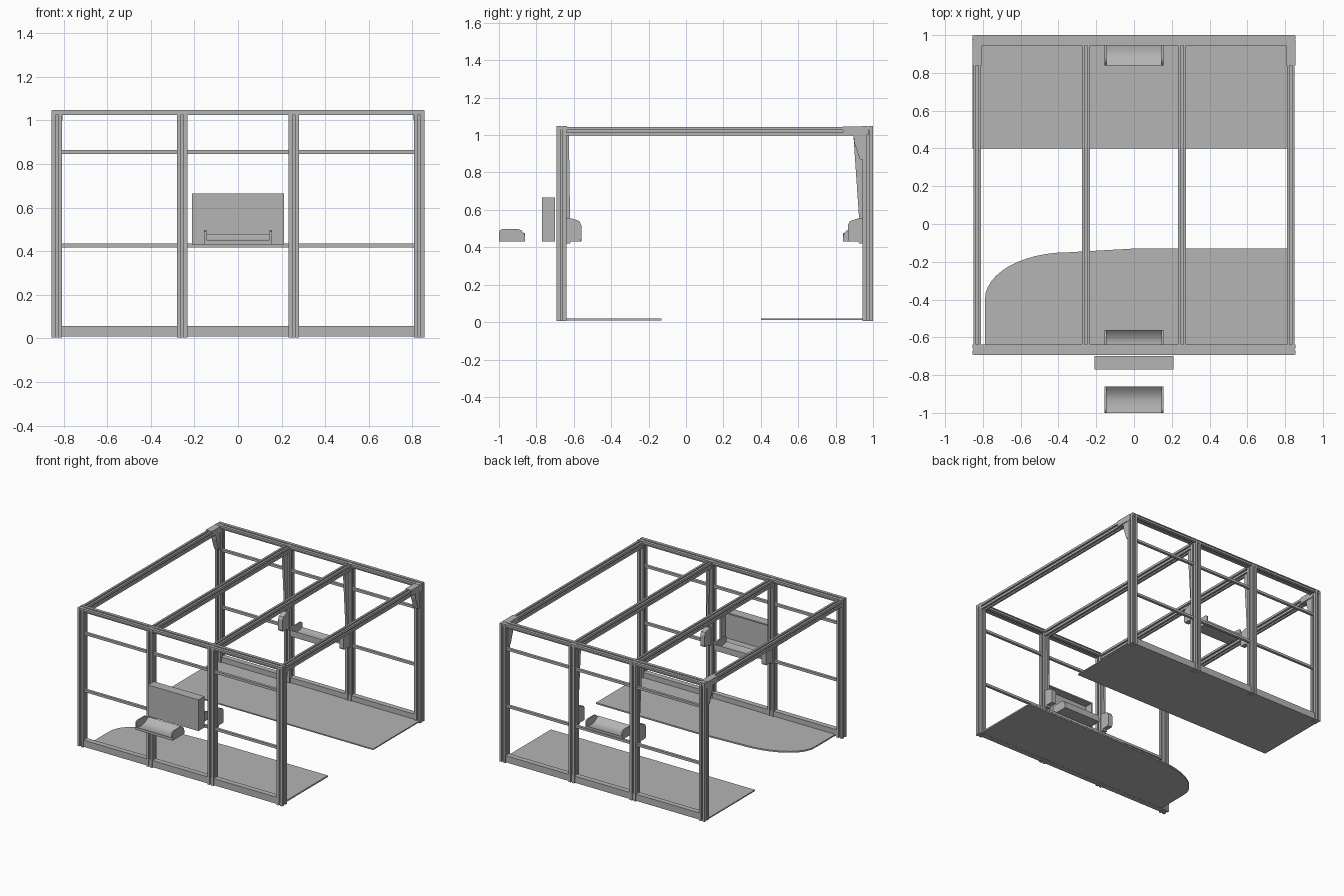
import bpy, bmesh, math
from mathutils import Vector

cube = bpy.data.objects.get("Cube")
if cube:
    bpy.data.objects.remove(cube, do_unlink=True)

GREY = bpy.data.materials.new("aluminium grey")
GREY.use_nodes = True
colour = (0.46, 0.46, 0.46, 1)
GREY.diffuse_color = colour
GREY.node_tree.nodes["Principled BSDF"].inputs["Base Color"].default_value = colour


def finish(bm, name):
    bmesh.ops.recalc_face_normals(bm, faces=bm.faces)
    mesh = bpy.data.meshes.new(name)
    bm.to_mesh(mesh)
    bm.free()
    mesh.materials.append(GREY)
    obj = bpy.data.objects.new(name, mesh)
    bpy.context.collection.objects.link(obj)
    return obj


def box(name, lo, hi):
    bm = bmesh.new()
    bmesh.ops.create_cube(bm, size=1)
    for v in bm.verts:
        v.co = [lo[i] + (v.co[i] + 0.5) * (hi[i] - lo[i]) for i in range(3)]
    return finish(bm, name)


def prism(name, outline, axis, start, end):
    """Extrude a 2D outline along an axis; outline axes are the other two, in x, y, z order."""
    def place(p, t):
        c = list(p)
        c.insert(axis, t)
        return Vector(c)
    bm = bmesh.new()
    face = bm.faces.new([bm.verts.new(place(p, start)) for p in outline])
    ext = bmesh.ops.extrude_face_region(bm, geom=[face])
    move = place((0, 0), end - start)
    bmesh.ops.translate(bm, vec=move,
                        verts=[g for g in ext["geom"] if isinstance(g, bmesh.types.BMVert)])
    return finish(bm, name)


def slotted(name, centre, size, axis, start, end, slot=0.006, depth=0.011):
    """Aluminium extrusion with a groove down the middle of all four sides."""
    w, h = size[0] / 2, size[1] / 2
    depth = min(depth, w * 0.5, h * 0.45)
    s = min(slot, (min(w, h) - depth) * 0.8)
    quarter = [(w - depth, s), (w, s), (w, h), (s, h), (s, h - depth)]
    pts = list(quarter)
    pts += [(-x, y) for x, y in reversed(quarter)]
    pts += [(-x, -y) for x, y in quarter]
    pts += [(x, -y) for x, y in reversed(quarter)]
    return prism(name, [(centre[0] + x, centre[1] + y) for x, y in pts], axis, start, end)


POSTS = {"right": -0.83, "middle_right": -0.255, "middle_left": 0.255, "left": 0.83}
WALLS = {"front": (-0.665, 1), "back": (0.972, -1)}   # centre y, inward direction

for wall, (y, inward) in WALLS.items():
    # Uprights
    for side, x in POSTS.items():
        slotted(f"{wall}_{side}_post", (x, y), (0.048, 0.054), 2, 0.005, 1.045)
    # Horizontal rails and the kick board
    slotted(f"{wall}_top_rail", (y, 1.036), (0.056, 0.024), 0, -0.85, 0.85)
    for label, z in (("upper", 0.855), ("lower", 0.425)):
        box(f"{wall}_{label}_rail", (-0.82, y - 0.01, z - 0.009), (0.82, y + 0.01, z + 0.009))
    box(f"{wall}_kick_board", (-0.82, y - 0.02, 0.008), (0.82, y + 0.02, 0.058))
    # Cable strips and control boxes on the inside of the middle posts
    face = y + inward * 0.025
    reach = 0.052 if wall == "back" else 0.014
    for side in ("middle_right", "middle_left"):
        x = POSTS[side]
        strip = [(face, 1.0), (face + inward * reach, 1.0),
                 (face + inward * (0.022 if wall == "back" else 0.02), 0.56), (face, 0.53)]
        prism(f"{wall}_{side}_cable_strip", strip, 0, x - 0.008, x + 0.008)
        housing = [(face, 0.42), (face + inward * 0.02, 0.42), (face + inward * 0.026, 0.432),
                   (face + inward * 0.075, 0.432), (face + inward * 0.08, 0.445),
                   (face + inward * 0.08, 0.52), (face + inward * 0.07, 0.54),
                   (face + inward * 0.025, 0.555), (face, 0.555)]
        prism(f"{wall}_{side}_control_box", housing, 0, x - 0.018, x + 0.018)

# Roof beams
for side, x in POSTS.items():
    slotted(f"{side}_roof_beam", (x, 1.02), (0.042, 0.046), 1, -0.64, 0.945)

# Corner brackets at the rear of the outer beams
for side in ("left", "right"):
    x = POSTS[side]
    box(f"{side}_bracket_cover", (x - 0.025, 0.84, 1.0), (x + 0.025, 0.975, 1.046))
    prism(f"{side}_bracket_gusset",
          [(0.95, 1.0), (0.895, 1.0), (0.9, 0.96), (0.93, 0.87), (0.95, 0.87)],
          0, x - 0.02, x + 0.02)

# Floor panels, the front one with a swept corner
box("back_floor", (-0.855, 0.4, 0.01), (0.845, 0.99, 0.019))
sweep = [(-0.79, -0.42)]
for i in range(1, 13):
    a = math.radians(90 * i / 12)
    sweep.append((-0.35 - 0.44 * math.cos(a), -0.40 + 0.25 * math.sin(a)))
floor_outline = [(0.84, -0.685), (-0.79, -0.685)] + sweep + [(0.0, -0.13), (0.84, -0.13)]
prism("front_floor", floor_outline, 2, 0.009, 0.02)


# Trays: a sagging shelf between two rounded end caps
def tray(name, back, nose):
    def pt(t, z):
        return (back + (nose - back) * t, z)
    cap = [pt(0, 0.43), pt(1, 0.43), pt(1, 0.455), pt(0.96, 0.475),
           pt(0.86, 0.49), pt(0.74, 0.497), pt(0.12, 0.497), pt(0.03, 0.49), pt(0, 0.475)]
    for side, s in (("left", 1), ("right", -1)):
        prism(f"{name}_{side}_cap", cap, 0, s * 0.145, s * 0.155)
    top = []
    for i in range(11):
        t = i / 10
        top.append(pt(t, 0.442 + 0.03 * (2 * abs(t - 0.45)) ** 2 * (1 if t > 0.45 else 0.35)))
    shelf = [pt(0, 0.431)] + top + [pt(1, 0.431)]
    obj = prism(f"{name}_shelf", shelf, 0, -0.146, 0.146)
    bpy.ops.object.select_all(action='DESELECT')
    obj.select_set(True)
    bpy.context.view_layer.objects.active = obj
    bpy.ops.object.shade_smooth_by_angle(angle=math.radians(30))


tray("outer_tray", -1.0, -0.86)
tray("front_inner_tray", -0.69, -0.56)
tray("back_inner_tray", 0.975, 0.84)

# Hatch panel in front of the wall, a shallow shell open towards the inside
box("hatch_face", (-0.21, -0.77, 0.43), (0.21, -0.758, 0.665))
box("hatch_top", (-0.21, -0.758, 0.655), (0.21, -0.70, 0.665))
box("hatch_bottom", (-0.21, -0.758, 0.43), (0.21, -0.70, 0.44))
for side, s in (("left", 1), ("right", -1)):
    box(f"hatch_{side}_side", (min(s * 0.2, s * 0.21), -0.758, 0.44),
        (max(s * 0.2, s * 0.21), -0.70, 0.655))
